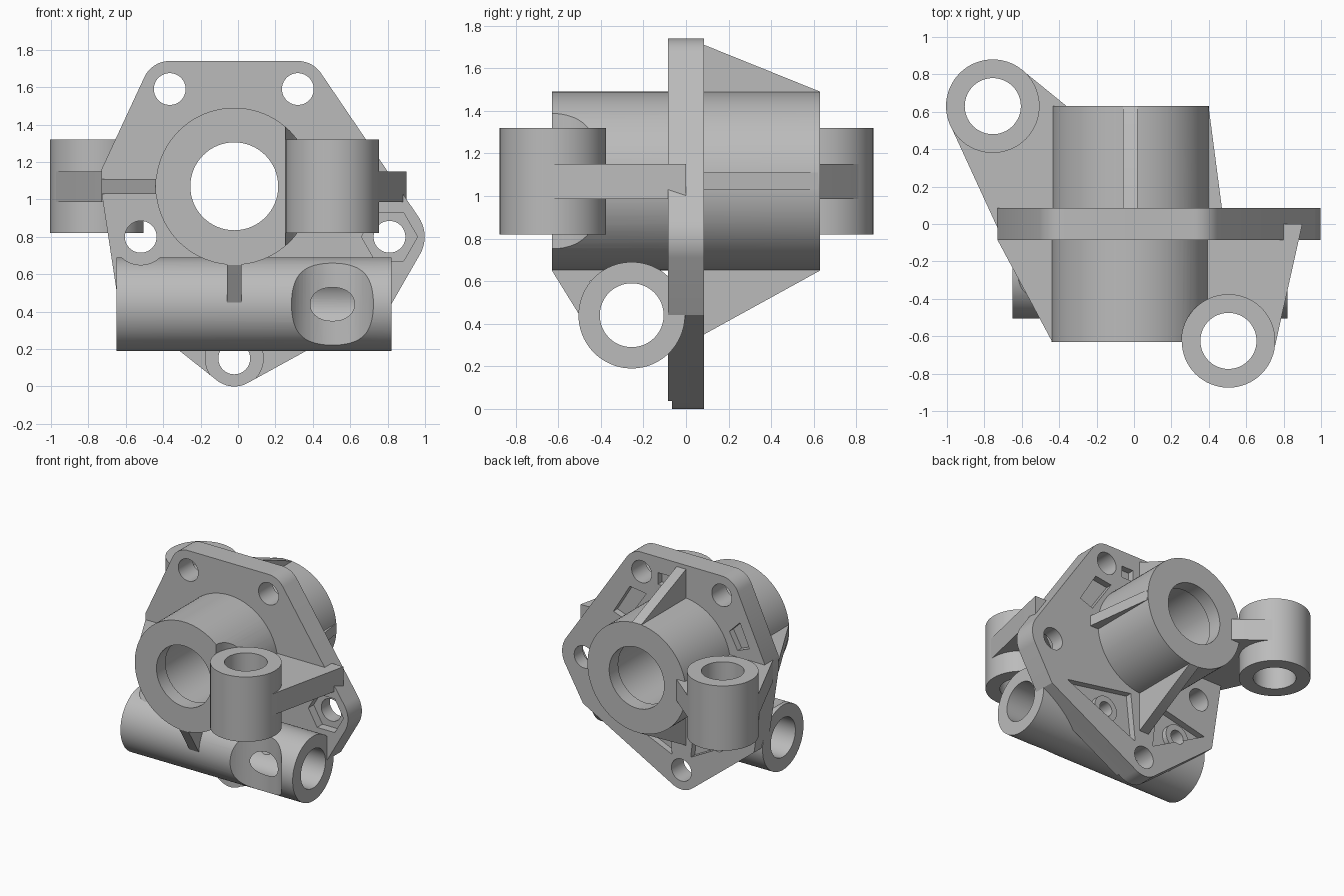
import bpy, bmesh, math
from mathutils import Vector
from mathutils.geometry import convex_hull_2d

cube = bpy.data.objects.get("Cube")
if cube:
    bpy.data.objects.remove(cube, do_unlink=True)

metal = bpy.data.materials.new("cast_grey")
metal.use_nodes = True
grey = (0.5, 0.5, 0.5, 1)
metal.diffuse_color = grey
for node in metal.node_tree.nodes:
    if node.type == 'BSDF_PRINCIPLED':
        node.inputs["Base Color"].default_value = grey

PLACE = {'x': lambda a, b, d: (d, a, b),
         'y': lambda a, b, d: (a, d, b),
         'z': lambda a, b, d: (a, b, d)}


def circle(a, b, r, n=64):
    return [(a + r * math.cos(math.tau * i / n), b + r * math.sin(math.tau * i / n))
            for i in range(n)]


def hull(points):
    return [points[i] for i in convex_hull_2d([Vector(p) for p in points])]


def prism(name, points, axis, lo, hi):
    """Extrude a 2D outline along an axis."""
    bm = bmesh.new()
    place = PLACE[axis]
    low = [bm.verts.new(place(a, b, lo)) for a, b in points]
    high = [bm.verts.new(place(a, b, hi)) for a, b in points]
    bm.faces.new(low)
    bm.faces.new(high)
    n = len(points)
    for i in range(n):
        j = (i + 1) % n
        bm.faces.new((low[i], low[j], high[j], high[i]))
    bmesh.ops.recalc_face_normals(bm, faces=bm.faces)
    mesh = bpy.data.meshes.new(name)
    bm.to_mesh(mesh)
    bm.free()
    obj = bpy.data.objects.new(name, mesh)
    bpy.context.collection.objects.link(obj)
    mesh.materials.append(metal)
    return obj


cutters, parts = [], []


def cutter(points, axis, lo, hi):
    obj = prism("cutter", points, axis, lo, hi)
    obj.hide_render = True
    cutters.append(obj)
    return obj


def part(name, points, axis, lo, hi, cuts=()):
    obj = prism(name, points, axis, lo, hi)
    for c in cuts:
        mod = obj.modifiers.new("cut", 'BOOLEAN')
        mod.operation = 'DIFFERENCE'
        mod.solver = 'EXACT'
        mod.object = c
    parts.append(obj)
    return obj


# Key positions
HUB = (-0.02, 1.07)
TUBE = (-0.255, 0.44)
FRONT_BOSS = (0.505, -0.625)
BACK_BOSS = (-0.755, 0.63)
T = 0.085
bolts = [(-0.365, 1.59), (0.32, 1.59), (-0.52, 0.8), (0.81, 0.8), (-0.02, 0.15)]
screws = [(0.32, 0.42), (-0.33, 0.43)]

# Shared cutters
hub_bore = cutter(circle(*HUB, 0.235), 'y', -1, 1)
hub_cavity = cutter(circle(*HUB, 0.26), 'y', -0.52, 0.52)
tube_bore = cutter(circle(*TUBE, 0.15), 'x', -1, 1.2)
front_bore = cutter(circle(*FRONT_BOSS, 0.15), 'z', 0.5, 1.6)
back_bore = cutter(circle(*BACK_BOSS, 0.15), 'z', 0.5, 1.6)
boss_clearance = cutter(circle(*FRONT_BOSS, 0.25), 'z', -0.2, 2)
bolt_clearance = cutter(circle(*bolts[2], 0.15), 'y', -0.8, -T)
bolt_holes = [cutter(circle(*p, 0.085), 'y', -0.3, 0.3) for p in bolts]
screw_holes = [cutter(circle(*p, 0.055), 'y', -0.2, 0.2) for p in screws]
nut_pocket = cutter(circle(*bolts[3], 0.15, 6), 'y', -0.3, -0.02)
spot_face = cutter(circle(*bolts[4], 0.155), 'y', -0.3, -0.065)

# Shallow lightening pockets in the back of the plate
pocket_shapes = [
    [(0.28, 1.43), (0.42, 1.45), (0.56, 1.22), (0.45, 1.18)],
    [(-0.43, 1.33), (-0.52, 1.42), (-0.6, 1.24), (-0.5, 1.2)],
    [(0.08, 1.53), (0.18, 1.53), (0.18, 1.62), (0.08, 1.62)],
    [(0.06, 0.25), (0.68, 0.52), (0.1, 0.62)],
    [(-0.1, 0.27), (-0.57, 0.52), (-0.14, 0.62)],
]
pockets = [cutter(s, 'y', 0.035, 0.2) for s in pocket_shapes]

# Mounting plate: hull around the bolt corners
outline = [(-0.64, 0.45), (-0.73, 1.04), (-0.73, 1.16), (0.82, 0.44)]
for i, r in ((0, 0.15), (1, 0.15), (3, 0.188), (4, 0.15)):
    outline += circle(*bolts[i], r)
part("mounting_plate", hull(outline), 'y', -T, T,
     [hub_bore, hub_cavity, nut_pocket, spot_face] + bolt_holes + screw_holes + pockets)
for i, p in enumerate(screws):
    part("screw_seat_%d" % i, circle(*p, 0.1, 40), 'y', 0.02, 0.075, [screw_holes[i]])

# Main hub and cross tube
part("hub", circle(*HUB, 0.42, 96), 'y', -0.63, 0.63, [hub_bore, hub_cavity, boss_clearance])
part("cross_tube", circle(*TUBE, 0.25, 96), 'x', -0.65, 0.82,
     [tube_bore, boss_clearance, bolt_clearance] + screw_holes)

# Upright bosses and their arms
for name, centre, bore, ends in (
        ("front", FRONT_BOSS, front_bore, [(0.9, 0), (0.3, 0), (0.3, -0.62)]),
        ("back", BACK_BOSS, back_bore, [(-0.73, -0.02), (-0.36, 0), (-0.36, 0.63)])):
    part(name + "_boss", circle(*centre, 0.25), 'z', 0.82, 1.32, [bore])
    part(name + "_arm", hull(circle(*centre, 0.249) + ends), 'z', 0.985, 1.15, [bore])

# Stiffening ribs
part("left_rib", [(-0.73, -T), (-0.44, -0.625), (-0.32, -0.625), (-0.32, -T)], 'z', 1.03, 1.11)
part("right_rib", [(0.47, T), (0.4, 0.62), (0.28, 0.62), (0.28, T)], 'z', 1.03, 1.11)
part("top_rib", [(T, 1.71), (0.63, 1.49), (0.63, 1.4), (0.05, 1.4), (0.05, 1.71)],
     'x', -0.06, 0.02)
part("bottom_rib", [(T, 0.35), (0.63, 0.65), (0.63, 0.75), (0.05, 0.75), (0.05, 0.35)],
     'x', -0.06, 0.02)
part("front_rib", [(-0.63, 0.65), (-0.5, 0.44), (-0.45, 0.44), (-0.45, 0.6),
                   (-0.3, 0.64), (-0.3, 0.75), (-0.63, 0.75)], 'x', -0.06, 0.02)

# Apply the cuts, shade, and drop the cutters
for obj in parts:
    bpy.ops.object.select_all(action='DESELECT')
    obj.select_set(True)
    bpy.context.view_layer.objects.active = obj
    for mod in list(obj.modifiers):
        bpy.ops.object.modifier_apply(modifier=mod.name)
    bpy.ops.object.shade_smooth_by_angle(angle=math.radians(30))
for c in cutters:
    bpy.data.objects.remove(c, do_unlink=True)
